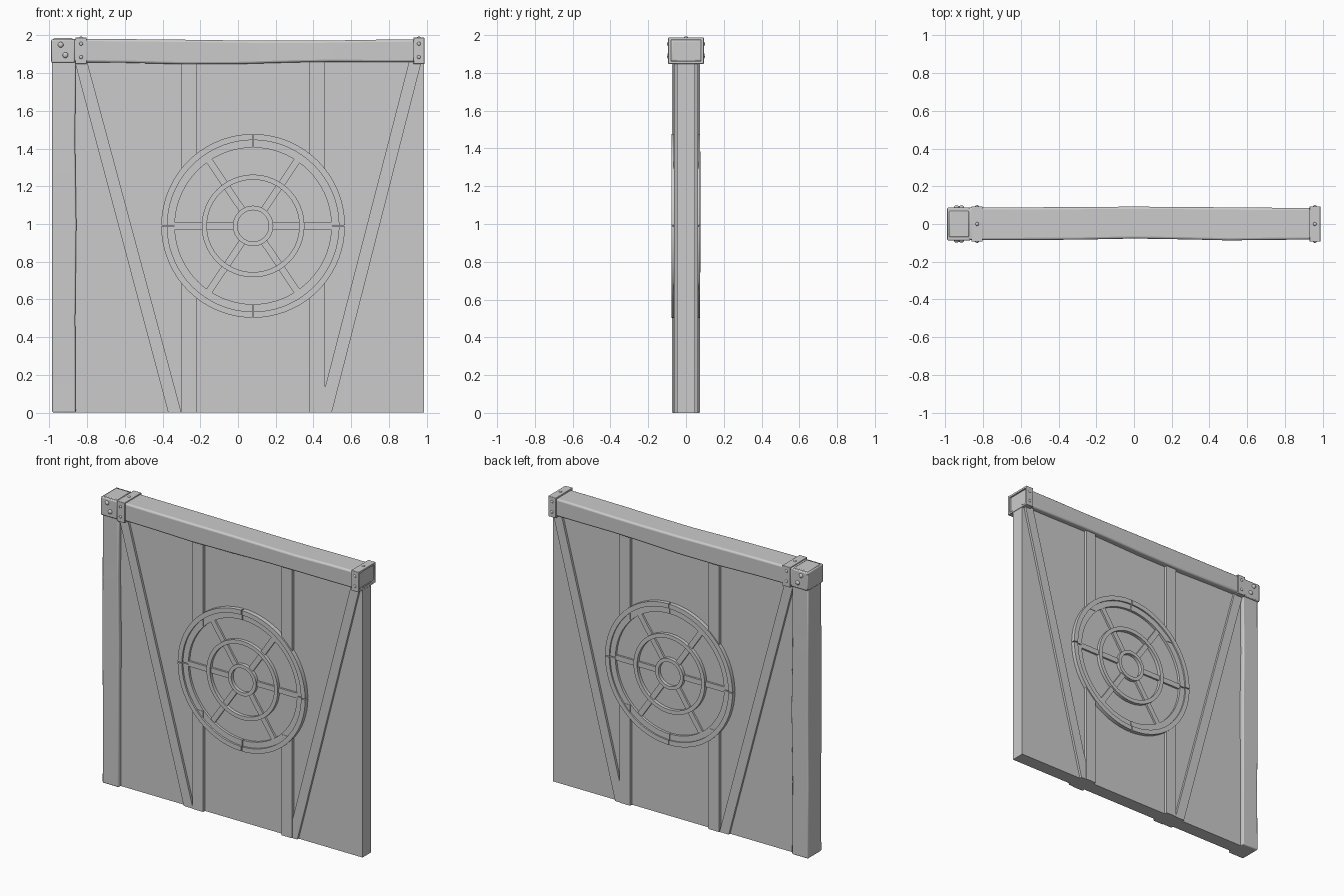
import bpy, bmesh, math
from mathutils import Vector

if "Cube" in bpy.data.objects:
    bpy.data.objects.remove(bpy.data.objects["Cube"])

CX, CZ = 0.08, 0.99          # wheel ornament centre


def finish(name, bm, bevel=0.0, seg=2):
    bmesh.ops.recalc_face_normals(bm, faces=bm.faces[:])
    me = bpy.data.meshes.new(name)
    bm.to_mesh(me)
    bm.free()
    ob = bpy.data.objects.new(name, me)
    bpy.context.collection.objects.link(ob)
    if bevel:
        m = ob.modifiers.new("bevel", 'BEVEL')
        m.width, m.segments, m.limit_method = bevel, seg, 'ANGLE'
    bpy.context.view_layer.objects.active = ob
    ob.select_set(True)
    bpy.ops.object.shade_smooth_by_angle(angle=math.radians(35))
    ob.select_set(False)
    return ob


def prism(name, pts, y, bevel=0.0):
    """Outline in the xz plane, extruded from -y to +y."""
    bm = bmesh.new()
    f = bm.faces.new([bm.verts.new((x, -y, z)) for x, z in pts])
    new = bmesh.ops.extrude_face_region(bm, geom=[f])['geom']
    for v in new:
        if isinstance(v, bmesh.types.BMVert):
            v.co.y = y
    return finish(name, bm, bevel)


def box(name, x0, x1, y, z0, z1, bevel=0.0):
    return prism(name, [(x0, z0), (x1, z0), (x1, z1), (x0, z1)], y, bevel)


def loft(name, sections, bevel):
    """Closed skin through equal-length loops of points."""
    bm = bmesh.new()
    loops = [[bm.verts.new(p) for p in s] for s in sections]
    n = len(loops[0])
    for a, b in zip(loops, loops[1:]):
        for i in range(n):
            bm.faces.new((a[i], a[(i + 1) % n], b[(i + 1) % n], b[i]))
    bm.faces.new(loops[0])
    bm.faces.new(loops[-1])
    return finish(name, bm, bevel, 3)


def arc(name, prof, a0=0.0, a1=360.0, steps=64):
    """Sweep an (r, y) profile about the wheel centre."""
    full = a1 - a0 >= 360
    bm = bmesh.new()
    loops = []
    for i in range(steps if full else steps + 1):
        a = math.radians(a0 + (a1 - a0) * i / steps)
        loops.append([bm.verts.new((CX + r * math.cos(a), y, CZ + r * math.sin(a)))
                      for r, y in prof])
    pairs = list(zip(loops, loops[1:])) + ([(loops[-1], loops[0])] if full else [])
    n = len(prof)
    for a, b in pairs:
        for i in range(n):
            bm.faces.new((a[i], a[(i + 1) % n], b[(i + 1) % n], b[i]))
    if not full:
        bm.faces.new(loops[0])
        bm.faces.new(loops[-1])
    return finish(name, bm)


def bolt(loc, axis, r=0.013):
    bm = bmesh.new()
    bmesh.ops.create_uvsphere(bm, u_segments=12, v_segments=8, radius=r)
    rot = Vector((0, 0, 1)).rotation_difference(Vector(axis)).to_matrix()
    for v in bm.verts:
        v.co.z *= 0.7
        v.co = rot @ v.co + Vector(loc)
    finish("bolt", bm)


# Wall slab
box("wall_panel", -0.90, 0.985, 0.047, 0.0, 1.87)

# Corner post with slightly uneven hewn side
post = [(0.0, -0.86, 0.075), (0.5, -0.863, 0.073), (1.0, -0.857, 0.078),
        (1.45, -0.864, 0.075), (1.88, -0.86, 0.074)]
loft("corner_post", [[(-0.985, -y, z), (x, -y, z), (x, y, z), (-0.985, y, z)]
                     for z, x, y in post], 0.008)

# Top beam with uneven hewn faces: x, front y, back y, bottom z, top z
beam = [(-0.88, -0.085, 0.088, 1.858, 1.982), (-0.6, -0.085, 0.088, 1.855, 1.98),
        (-0.3, -0.083, 0.09, 1.847, 1.977), (0.0, -0.077, 0.092, 1.848, 1.973),
        (0.3, -0.082, 0.09, 1.857, 1.972), (0.5, -0.087, 0.088, 1.86, 1.973),
        (0.75, -0.084, 0.086, 1.858, 1.977), (0.98, -0.082, 0.085, 1.858, 1.978)]
loft("top_beam", [[(x, f, b), (x, k, b), (x, k, t), (x, f, t)]
                  for x, f, k, b, t in beam], 0.012)

# Corner cap and metal collars
box("corner_cap", -0.99, -0.865, 0.087, 1.855, 1.979, 0.006)
box("corner_cap_top", -0.98, -0.875, 0.07, 1.95, 1.985, 0.006)


def collar(x0, x1, y=0.094, z0=1.848, z1=1.988, t=0.014):
    bm = bmesh.new()
    outer = [(-y, z0), (y, z0), (y, z1), (-y, z1)]
    inner = [(-y + t, z0 + t), (y - t, z0 + t), (y - t, z1 - t), (-y + t, z1 - t)]
    rows = [[bm.verts.new((x, *p)) for p in ring]
            for x, ring in ((x0, outer), (x1, outer), (x1, inner), (x0, inner))]
    for j in range(4):
        a, b = rows[j], rows[(j + 1) % 4]
        for i in range(4):
            bm.faces.new((a[i], a[(i + 1) % 4], b[(i + 1) % 4], b[i]))
    finish("beam_collar", bm, 0.003)


for x0, x1 in ((-0.862, -0.802), (0.93, 0.988)):
    collar(x0, x1)
    xm = (x0 + x1) / 2
    for s in (-1, 1):
        for z in (1.885, 1.955):
            bolt((xm, s * 0.093, z), (0, s, 0), 0.01)
    bolt((xm, 0, 1.987), (0, 0, 1), 0.01)
for s in (-1, 1):
    bolt((-0.94, s * 0.088, 1.95), (0, s, 0), 0.015)
    bolt((-0.915, s * 0.088, 1.895), (0, s, 0), 0.015)

# Upright planks, interrupted by the wheel
for x in (-0.26, 0.42):
    box("lower_plank", x - 0.04, x + 0.04, 0.067, 0.0, CZ - 0.295)
    box("upper_plank", x - 0.04, x + 0.04, 0.067, CZ + 0.295, 1.87)

# Slanted braces
for top, bot in ((-0.835, -0.335), (0.942, 0.462)):
    prism("slanted_brace", [(bot - 0.035, 0), (bot + 0.035, 0),
                            (top + 0.033, 1.87), (top - 0.033, 1.87)], 0.063)

# Wheel rim in four stepped quarters with thin gaps
rim = [(0.415, -0.064), (0.455, -0.064), (0.455, -0.077), (0.487, -0.077),
       (0.487, 0.074), (0.455, 0.074), (0.455, 0.064), (0.415, 0.064)]
for q in range(4):
    arc("wheel_rim", rim, q * 90 + 0.4, q * 90 + 89.6, 18)

# Inner rings
for r0, r1, y in ((0.245, 0.272, 0.07), (0.083, 0.107, 0.07)):
    arc("wheel_ring", [(r0, -y), (r1, -y), (r1, y), (r0, y)])

# Six spokes in two spans each
for ang in (0, 56, 124, 180, 236, 304):
    a = math.radians(ang)
    d, n = Vector((math.cos(a), math.sin(a))), Vector((-math.sin(a), math.cos(a)))
    c, w = Vector((CX, CZ)), 0.018
    for r0, r1 in ((0.1, 0.25), (0.265, 0.42)):
        prism("wheel_spoke", [tuple(c + d * r + n * s) for r, s in
                              ((r0, -w), (r1, -w), (r1, w), (r0, w))], 0.06)
